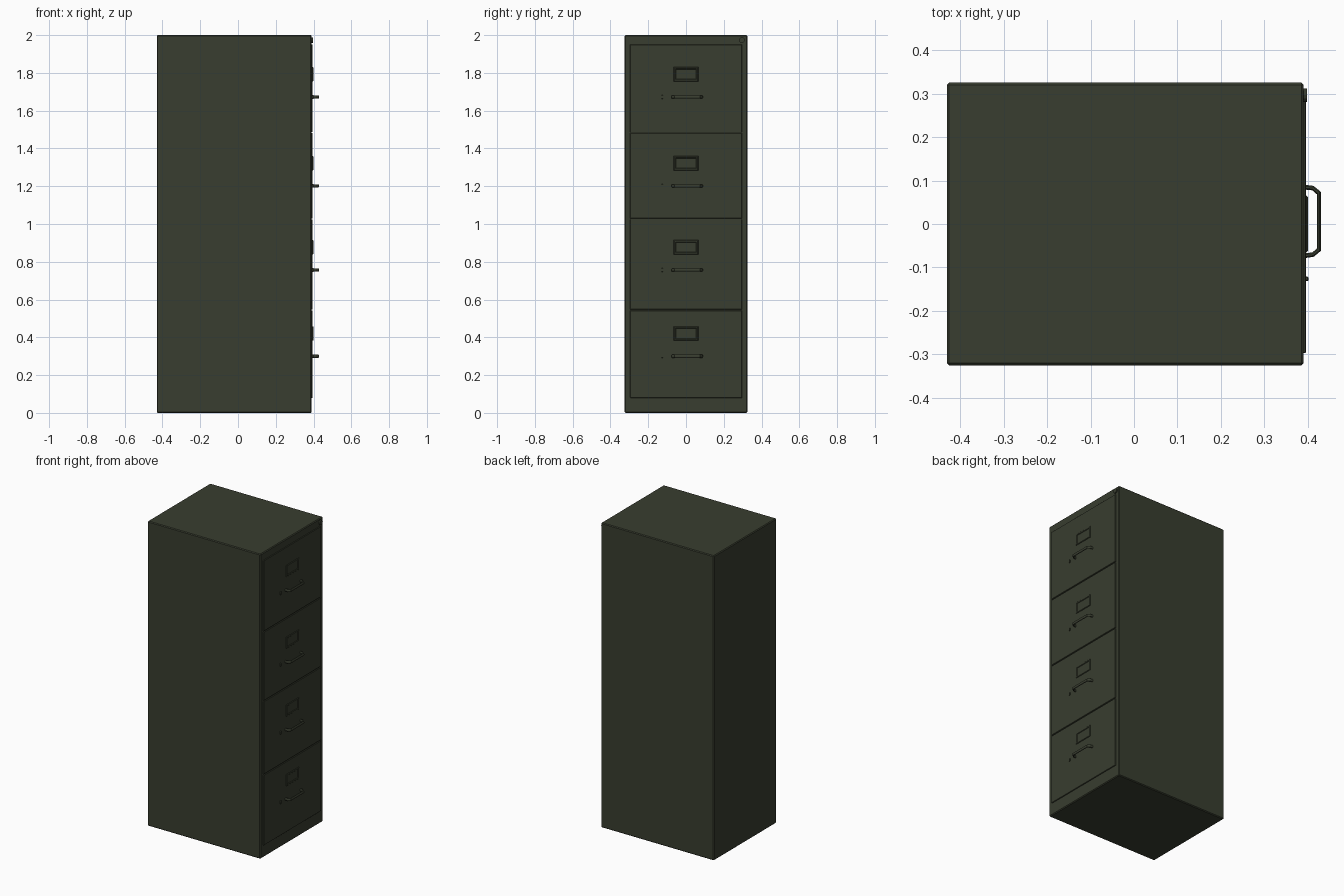
import bpy, bmesh, math
from mathutils import Vector

if "Cube" in bpy.data.objects:
    bpy.data.objects.remove(bpy.data.objects["Cube"])

paint = bpy.data.materials.new("dark olive green paint")
paint.diffuse_color = (0.040, 0.047, 0.029, 1)
paint.use_nodes = True
paint.node_tree.nodes["Principled BSDF"].inputs["Base Color"].default_value = paint.diffuse_color


def finish(name, bm):
    bmesh.ops.recalc_face_normals(bm, faces=bm.faces)
    me = bpy.data.meshes.new(name)
    bm.to_mesh(me)
    bm.free()
    me.materials.append(paint)
    ob = bpy.data.objects.new(name, me)
    bpy.context.collection.objects.link(ob)
    return ob


def box(name, x, y, z, bevel=0.0):
    bm = bmesh.new()
    bmesh.ops.create_cube(bm, size=1)
    for v in bm.verts:
        v.co = Vector([(r[0] + r[1]) / 2 + c * (r[1] - r[0]) for r, c in zip((x, y, z), v.co)])
    if bevel:
        bmesh.ops.bevel(bm, geom=bm.edges[:], offset=bevel, segments=1, affect='EDGES')
    return finish(name, bm)


def cylinder_x(name, x0, x1, y, z, r, n=12):
    bm = bmesh.new()
    bmesh.ops.create_cone(bm, cap_ends=True, segments=n, radius1=r, radius2=r, depth=x1 - x0)
    for v in bm.verts:
        v.co = Vector(((x0 + x1) / 2 + v.co.z, y + v.co.x, z + v.co.y))
    return finish(name, bm)


def label_frame(name, z):
    # rectangular card holder with a sloping outer rim and open middle
    bm = bmesh.new()
    profile = [(0.390, 0.0), (0.397, 0.0), (0.400, 0.003), (0.400, 0.009), (0.3965, 0.012)]
    rings = []
    for x, d in profile:
        hy, hz = 0.065 - d, 0.038 - d
        rings.append([bm.verts.new((x, sy * hy, z + sz * hz))
                      for sy, sz in ((-1, -1), (1, -1), (1, 1), (-1, 1))])
    for a, b in zip(rings, rings[1:]):
        for i in range(4):
            j = (i + 1) % 4
            bm.faces.new((a[i], a[j], b[j], b[i]))
    bm.faces.new(rings[-1])
    bm.faces.new(rings[0][::-1])
    return finish(name, bm)


def handle(name, z):
    # bar with clipped corners: outer and inner outline extruded in z
    cy = 0.006
    outer = [(0.390, 0.085), (0.413, 0.082), (0.430, 0.068)]
    inner = [(0.390, 0.073), (0.410, 0.071), (0.420, 0.062)]

    def full(p):
        return p + [(x, -y) for x, y in reversed(p)]
    o, i = full(outer), full(inner)
    bm = bmesh.new()
    sections = []
    for (ox, oy), (ix, iy) in zip(o, i):
        a, b = Vector((ox, oy + cy, z)), Vector((ix, iy + cy, z))
        mid, half = (a + b) / 2, (a - b) / 2
        sections.append([bm.verts.new(mid + half * math.cos(t) + Vector((0, 0, 0.009 * math.sin(t))))
                         for t in (k * math.tau / 8 + math.tau / 16 for k in range(8))])
    for a, b in zip(sections, sections[1:]):
        for k in range(8):
            m = (k + 1) % 8
            bm.faces.new((a[k], a[m], b[m], b[k]))
    bm.faces.new(sections[0])
    bm.faces.new(sections[-1][::-1])
    return finish(name, bm)


# cabinet shell
box("cabinet_body", (-0.43, 0.39), (-0.325, 0.325), (0, 2.0), 0.005)

# four drawers: bottom, top, handle height, label height
drawers = [(0.080, 0.542, 0.300, 0.420), (0.547, 1.025, 0.756, 0.877),
           (1.030, 1.481, 1.202, 1.322), (1.486, 1.950, 1.672, 1.793)]
for n, (z0, z1, hz, lz) in enumerate(drawers, 1):
    box(f"drawer_front_{n}", (0.380, 0.3955), (-0.297, 0.297), (z0, z1), 0.002)
    handle(f"drawer_handle_{n}", hz)
    label_frame(f"label_holder_{n}", lz)
    # thumb latch beside the handle
    box(f"thumb_latch_{n}", (0.390, 0.401), (-0.131, -0.121), (hz - 0.010, hz + 0.010), 0.002)

# lock in the top corner
cylinder_x("corner_lock", 0.385, 0.398, 0.296, 1.973, 0.015)
